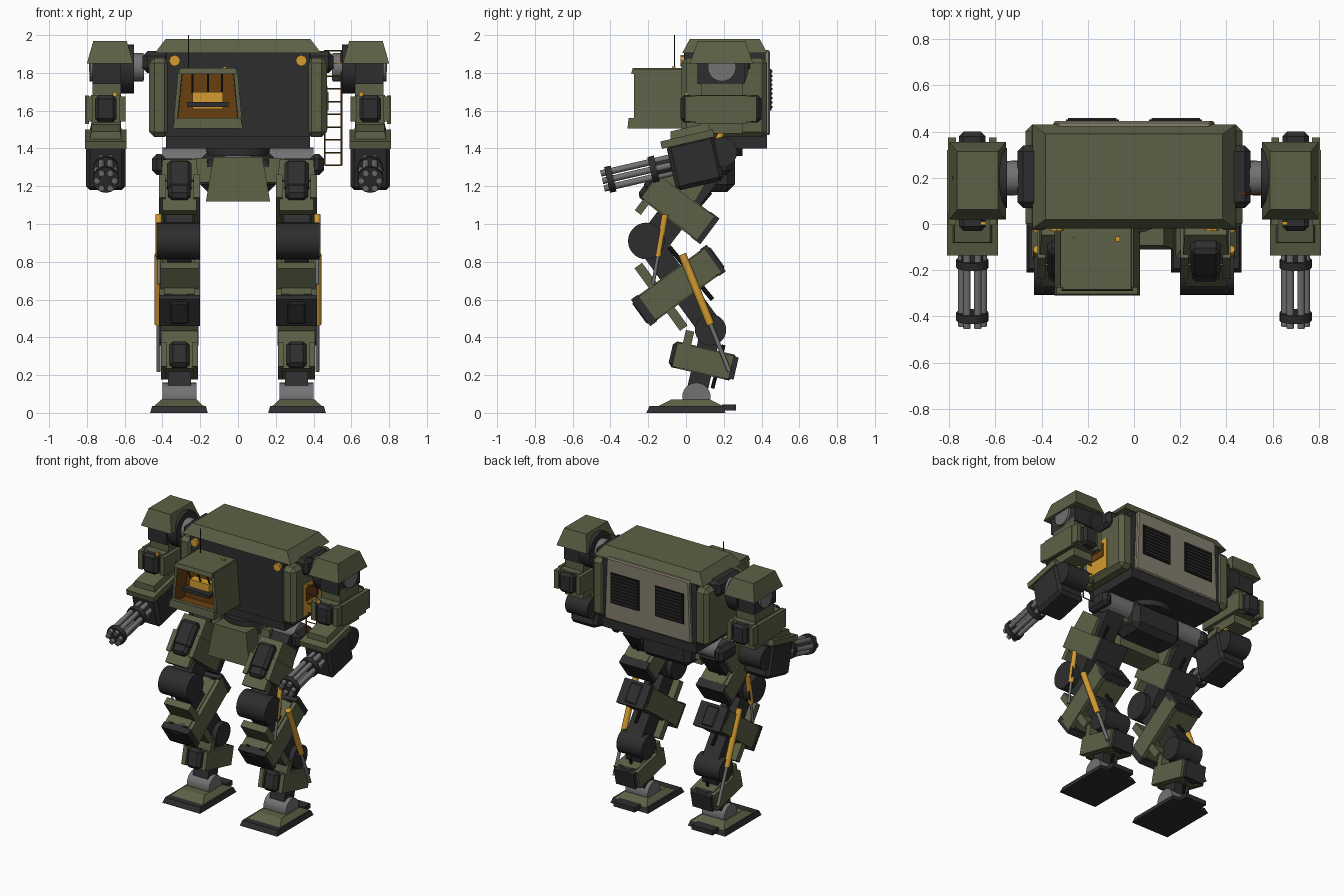
import bpy, bmesh, math
from mathutils import Matrix, Vector

if "Cube" in bpy.data.objects:
    bpy.data.objects.remove(bpy.data.objects["Cube"], do_unlink=True)


def colour(name, rgb):
    m = bpy.data.materials.new(name)
    m.use_nodes = True
    m.diffuse_color = (*rgb, 1)
    b = next(n for n in m.node_tree.nodes if n.type == 'BSDF_PRINCIPLED')
    b.inputs["Base Color"].default_value = (*rgb, 1)
    b.inputs["Roughness"].default_value = 0.8
    return m


GREEN = colour("olive green", (0.108, 0.118, 0.06))
DARK = colour("charcoal", (0.027, 0.027, 0.028))
BLACK = colour("black", (0.009, 0.009, 0.009))
GREY = colour("steel grey", (0.17, 0.17, 0.175))
BEIGE = colour("warm beige", (0.24, 0.21, 0.155))
AMBER = colour("amber", (0.65, 0.33, 0.03))
BROWN = colour("dark orange", (0.14, 0.05, 0.005))
WORLD = Matrix.Identity(4)


def finish(name, bm, mats, frame=WORLD):
    bm.transform(frame)
    bmesh.ops.recalc_face_normals(bm, faces=bm.faces)
    me = bpy.data.meshes.new(name)
    bm.to_mesh(me)
    bm.free()
    for m in mats:
        me.materials.append(m)
    ob = bpy.data.objects.new(name, me)
    bpy.context.collection.objects.link(ob)
    return ob


def block(x, y, z, taper=(1, 1), bevel=0):
    """Box mesh from ranges, its top scaled by taper."""
    bm = bmesh.new()
    bmesh.ops.create_cube(bm, size=1)
    for v in bm.verts:
        if v.co.z > 0:
            v.co.x *= taper[0]
            v.co.y *= taper[1]
        v.co = [(r[0] + r[1]) / 2 + c * abs(r[1] - r[0]) for r, c in zip((x, y, z), v.co)]
    if bevel:
        bmesh.ops.bevel(bm, geom=bm.edges[:], offset=bevel, segments=1, affect='EDGES')
    return bm


def box(name, x, y, z, mat, taper=(1, 1), bevel=0, frame=WORLD):
    return finish(name, block(x, y, z, taper, bevel), [mat], frame)


def rod(name, p0, p1, r, mat, seg=20, frame=WORLD, r2=None):
    """Cylinder between two points, smooth sides and sharp rims."""
    p0, p1 = Vector(p0), Vector(p1)
    bm = bmesh.new()
    bmesh.ops.create_cone(bm, cap_ends=True, segments=seg, radius1=r,
                          radius2=r if r2 is None else r2, depth=(p1 - p0).length)
    for f in bm.faces:
        f.smooth = seg > 8 and len(f.verts) == 4
    for e in bm.edges:
        e.smooth = all(f.smooth for f in e.link_faces)
    turn = (p1 - p0).to_track_quat('Z', 'Y').to_matrix().to_4x4()
    return finish(name, bm, [mat], frame @ Matrix.Translation((p0 + p1) / 2) @ turn)


def tilted(x, y, z, degrees):
    return Matrix.Translation((x, y, z)) @ Matrix.Rotation(math.radians(degrees), 4, 'X')


# Torso
box("torso_core", (-.38, .38), (-.01, .42), (1.46, 1.915), DARK)
box("torso_belly", (.38, -.38), (0, .43), (1.47, 1.4), DARK)
box("torso_roof", (-.44, .44), (-.02, .43), (1.905, 1.98), GREEN, (.87, .82))
box("back_panel", (-.35, .35), (.4, .445), (1.47, 1.92), BEIGE, (.95, 1), .008)
for s, side in ((-1, "right"), (1, "left")):
    box(side + "_flank", (s * .36, s * .47), (-.025, .43), (1.46, 1.88), GREEN, bevel=.028)
    box(side + "_shoulder_mount", (s * .36, s * .505), (.07, .34), (1.8, 1.915), DARK, bevel=.025)
    rod(side + "_headlamp", (s * .335, -.03, 1.865), (s * .335, 0, 1.865), .03, AMBER, 8)
    box(side + "_grille", (s * .065, s * .295), (.44, .453), (1.6, 1.82), BLACK)
    for i in range(9):
        z = 1.615 + i * .0235
        box(side + "_grille_slat", (s * .075, s * .285), (.45, .458), (z, z + .01), DARK)
box("side_hatch", (.468, .475), (.08, .28), (1.5, 1.73), AMBER)
box("hatch_inset", (.474, .479), (.11, .25), (1.6, 1.7), BROWN)

# Ladder
for x in (.46, .548):
    rod("ladder_rail", (x, .13, 1.31), (x, .13, 1.92), .005, BROWN, 6)
for i in range(10):
    z = 1.31 + i * .0675
    rod("ladder_rung", (.46, .13, z), (.548, .13, z), .004, BROWN, 6)

# Cockpit with a recessed opening
bm = block((-.345, .025), (-.275, 0), (1.505, 1.82), (.85, 1))
bm.normal_update()
front = [f for f in bm.faces if f.normal.y < -.9]
bmesh.ops.inset_region(bm, faces=front, thickness=.03, depth=0)
walls = bmesh.ops.inset_region(bm, faces=front, thickness=.004, depth=-.12)["faces"]
for f in walls + front:
    f.material_index = 1
finish("cockpit", bm, [GREEN, BROWN])
box("cockpit_sill", (-.345, .025), (-.31, -.27), (1.505, 1.56), GREEN, (.95, .7))
box("cockpit_roof", (-.315, -.005), (-.29, 0), (1.795, 1.825), GREEN, (.95, .95))
box("cockpit_seat", (-.24, -.08), (-.22, -.16), (1.61, 1.70), AMBER)
box("cockpit_dash", (-.27, -.05), (-.26, -.2), (1.62, 1.645), DARK)
for x in (-.24, -.16, -.085):
    rod("cockpit_strut", (x, -.25, 1.8), (x, -.2, 1.69), .006, DARK, 6)
rod("antenna", (-.262, -.06, 1.82), (-.262, -.06, 2), .003, DARK, 6)
box("cockpit_beacon", (-.08, -.06), (-.075, -.055), (1.82, 1.833), AMBER)

# Waist and pelvis
rod("waist", (0, .13, 1.34), (0, .13, 1.44), .11, GREY, 24)
rod("waist_ring", (0, .13, 1.36), (0, .13, 1.4), .17, DARK, 24)
box("pelvis_plate", (-.17, .17), (-.11, .06), (1.12, 1.355), GREEN, (.76, .8))
box("pelvis_core", (-.2, .2), (.03, .26), (1.17, 1.38), DARK, bevel=.04)


def sleeve(name, x, half, depth, thick, frame, ends=True):
    """Armoured limb wrap with a chamfered dark pod at each end."""
    box(name, (x - half * .75, x + half * .75), (-depth * .75, depth * .75),
        (-thick, thick), GREEN, frame=frame)
    for e in (-1, 1):
        box(name + "_cheek", (x + e * half * .68, x + e * half), (-depth * .88, depth * .88),
            (-thick * .92, thick * .92), GREEN, frame=frame)
        box(name + "_pod", (x - half * .55, x + half * .55), (e * depth * .6, e * depth),
            (-thick, thick), DARK, bevel=.02, frame=frame)
        if ends:
            box(name + "_cap", (x - half, x + half), (e * depth * .8, e * depth * .97),
                (-thick * 1.06, thick * 1.06), DARK, frame=frame)


def ram(name, x, a, b, r=.017):
    """Amber piston with a thin steel rod."""
    a, b = Vector((x, *a)), Vector((x, *b))
    mid = a.lerp(b, .6)
    rod(name + "_barrel", a, mid, r, AMBER, 12)
    rod(name + "_rod", mid, b, r * .55, GREY, 10)


for s, side in ((-1, "right_"), (1, "left_")):
    # Shoulder and upper arm
    X = s * .7
    box(side + "shoulder_pad", (s * .555, s * .8), (.02, .355), (1.85, 1.97), GREEN, (.72, .75))
    box(side + "shoulder_pad_back", (s * .62, s * .77), (.06, .31), (1.74, 1.87), DARK)
    rod(side + "shoulder_wheel", (s * .55, .2, 1.82), (s * .64, .2, 1.82), .13, DARK, 24)
    rod(side + "shoulder_axle", (s * .5, .2, 1.83), (s * .785, .19, 1.83), .075, GREY, 24)
    box(side + "upper_arm", (s * .62, s * .77), (.08, .3), (1.48, 1.77), GREEN)
    sleeve(side + "arm_sleeve", X, .105, .215, .072, tilted(0, .185, 1.61, 0), False)
    box(side + "arm_side_plate", (s * .79, s * .81), (.05, .32), (1.53, 1.68), GREEN)
    box(side + "arm_marker", (s * .64, s * .665), (-.005, .01), (1.675, 1.7), AMBER)
    ram(side + "arm_ram", s * .64, (.23, 1.57), (.13, 1.36))
    # Forearm and rotary gun
    F = tilted(X, .045, 1.34, 13)
    rod(side + "elbow", (s * .61, .19, 1.38), (s * .79, .19, 1.38), .08, DARK, 20)
    box(side + "forearm", (-.105, .105), (-.13, .13), (-.14, .11), DARK, bevel=.022, frame=F)
    box(side + "forearm_cover", (-.11, .11), (-.155, .13), (.095, .135), GREEN, frame=F)
    box(side + "forearm_cover_top", (-.085, .085), (-.1, .12), (.13, .175), GREEN, (.9, .9), frame=F)
    rod(side + "gun_hub", (0, -.235, 0), (0, -.1, 0), .05, DARK, 16, F)
    for y in (-.24, -.475):
        rod(side + "gun_ring", (0, y, 0), (0, y + .035, 0), .07, DARK, 16, F)
    for i in range(6):
        a = i * math.pi / 3
        c, d = .047 * math.cos(a), .047 * math.sin(a)
        rod(side + "gun_barrel", (c, -.5, d), (c, -.12, d), .017, GREY, 10, F)

    # Hip
    X = s * .31
    rod(side + "hip_axle", (s * .15, .15, 1.33), (s * .4, .15, 1.33), .075, GREY, 20)
    box(side + "hip_cover", (s * .38, s * .455), (.05, .24), (1.26, 1.37), DARK, bevel=.025)
    box(side + "hip_bracket", (s * .13, s * .24), (.02, .18), (1.22, 1.35), GREEN, (.8, .8))
    ram(side + "hip_ram", s * .29, (.21, 1.54), (.14, 1.32))
    # Thigh
    T = tilted(0, -.045, 1.09, -37)
    box(side + "thigh_core", (X - .07, X + .07), (-.07, .09), (-.22, .27), DARK, frame=T)
    box(side + "thigh_upper", (X - .1, X + .1), (-.17, .06), (.05, .2), GREEN, (.9, .85), frame=T)
    box(side + "thigh_upper_pod", (X - .065, X + .065), (-.215, -.12), (-.03, .16), DARK, bevel=.02, frame=T)
    sleeve(side + "thigh_sleeve", X, .108, .21, .082, T, False)
    box(side + "thigh_rear_cap", (X - .108, X + .108), (.155, .215), (-.085, .085), DARK, frame=T)
    box(side + "thigh_strap", (X - .09, X + .09), (-.17, -.13), (-.15, 0), GREEN, frame=T)
    rod(side + "knee", (s * .2, -.21, .91), (s * .432, -.21, .91), .097, DARK, 28)
    ram(side + "thigh_ram", s * .42, (-.11, 1.05), (-.175, .68))
    rod(side + "thigh_strut", (s * .33, .13, 1.17), (s * .33, -.09, .91), .012, BLACK, 8)
    # Shin
    S = tilted(0, -.04, .675, 36)
    box(side + "shin_core", (X - .065, X + .065), (-.06, .07), (-.26, .27), DARK, frame=S)
    sleeve(side + "shin_sleeve", X, .108, .255, .082, S)
    box(side + "shin_strap", (X - .1, X + .1), (-.135, -.085), (-.2, .21), GREEN, frame=S)
    rod(side + "lower_joint", (s * .21, .13, .44), (s * .415, .13, .44), .083, DARK, 28)
    ram(side + "shin_ram", s * .42, (-.02, .84), (.23, .22), .021)
    rod(side + "shin_strut", (s * .31, -.09, .88), (s * .31, .14, .6), .012, BLACK, 8)
    # Ankle
    A = tilted(0, .09, .275, -13)
    box(side + "ankle_core", (X - .06, X + .06), (-.05, .06), (-.17, .2), DARK, frame=A)
    sleeve(side + "ankle_sleeve", X, .098, .175, .07, A, False)
    box(side + "ankle_rear_cap", (X - .08, X + .08), (.13, .18), (-.06, .06), DARK, frame=A)
    box(side + "ankle_strap", (X - .098, X + .098), (-.125, -.08), (-.05, .14), GREEN, frame=A)
    rod(side + "ankle_strut", (s * .31, .14, .13), (s * .31, .2, .36), .01, BLACK, 8)
    # Foot
    rod(side + "ankle_axle", (s * .22, .055, .085), (s * .4, .055, .085), .075, GREY, 28)
    box(side + "sole", (s * .16, s * .465), (-.21, .21), (0, .036), DARK, (.93, .92))
    box(side + "heel", (s * .23, s * .4), (.19, .265), (.012, .045), DARK)
    box(side + "foot_plate", (s * .18, s * .445), (-.15, .2), (.034, .07), GREEN, (.72, .6))

box("shin_marker", (.345, .385), (-.13, -.1), (.655, .695), AMBER)
